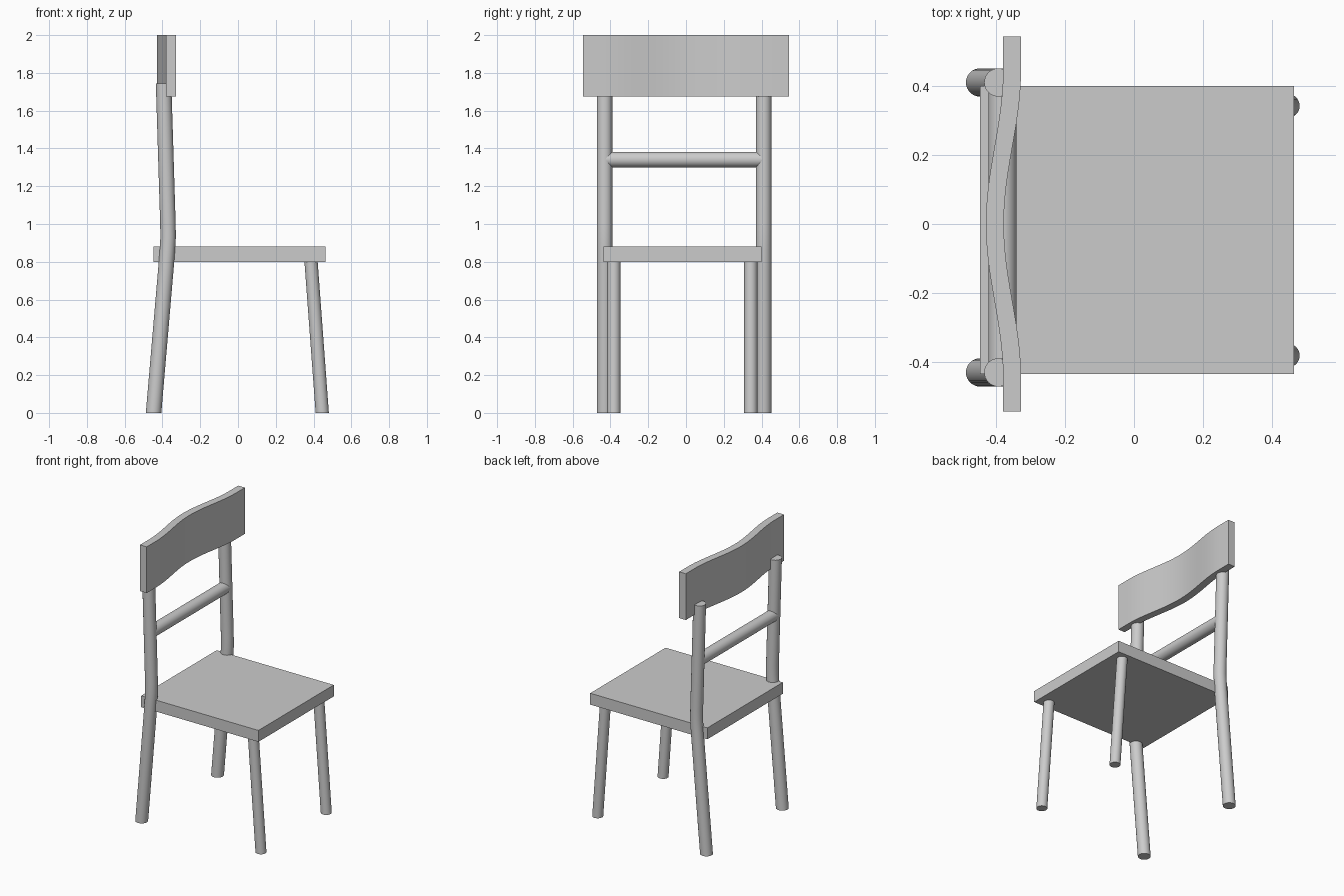
import bpy, bmesh, math
from mathutils import Vector

if "Cube" in bpy.data.objects:
    bpy.data.objects.remove(bpy.data.objects["Cube"])


def finish(name, bm, smooth=False):
    bmesh.ops.recalc_face_normals(bm, faces=bm.faces)
    me = bpy.data.meshes.new(name)
    bm.to_mesh(me)
    bm.free()
    ob = bpy.data.objects.new(name, me)
    bpy.context.collection.objects.link(ob)
    if smooth:
        bpy.ops.object.select_all(action='DESELECT')
        ob.select_set(True)
        bpy.context.view_layer.objects.active = ob
        bpy.ops.object.shade_smooth_by_angle(angle=math.radians(35))
    return ob


def loft(name, rings, smooth):
    """Skin a list of closed loops and cap both ends."""
    bm = bmesh.new()
    loops = [[bm.verts.new(p) for p in ring] for ring in rings]
    n = len(loops[0])
    for a, b in zip(loops, loops[1:]):
        for i in range(n):
            j = (i + 1) % n
            bm.faces.new((a[i], a[j], b[j], b[i]))
    bm.faces.new(loops[0])
    bm.faces.new(loops[-1])
    return finish(name, bm, smooth)


def rod(name, path, r, side, sides=32):
    """Round rod along a path; rings lie in the plane of x and 'side'."""
    angles = [2 * math.pi * i / sides for i in range(sides)]
    u, v = Vector((1, 0, 0)), Vector(side)
    return loft(name, [[Vector(p) + r * (math.cos(a) * u + math.sin(a) * v)
                        for a in angles] for p in path], True)


def box(name, lo, hi):
    (x0, y0, z0), (x1, y1, z1) = lo, hi
    corners = [(x0, y0), (x1, y0), (x1, y1), (x0, y1)]
    return loft(name, [[(x, y, z) for x, y in corners] for z in (z0, z1)], False)


# seat
box("seat", (-0.447, -0.436, 0.80), (0.464, 0.401, 0.88))

# back legs: splayed below, leaning slightly back above the seat
profile = [(-0.447, 0), (-0.382, 0.76), (-0.374, 0.86), (-0.370, 0.93),
           (-0.371, 1.0), (-0.394, 1.745)]
for label, y in (("right", -0.431), ("left", 0.411)):
    rod("back_leg_" + label, [(x, y, z) for x, z in profile], 0.041, (0, 1, 0))

# front legs
for label, y in (("right", -0.382), ("left", 0.343)):
    rod("front_leg_" + label, [(0.446, y, 0), (0.386, y, 0.81)], 0.035, (0, 1, 0))

# cross rail between the back posts
rod("back_rail", [(-0.382, -0.431, 1.341), (-0.382, 0.411, 1.341)], 0.041, (0, 0, 1))

# backrest: board bowed backwards in the middle, flat at the ends
HALF, BOW, N = 0.545, 0.45, 40
sections = []
for i in range(N + 1):
    y = -HALF + 2 * HALF * i / N
    t = min(abs(y) / BOW, 1)
    x = -0.380 - 0.025 * (1 + math.cos(math.pi * t))
    sections.append([(x, y, 1.675), (x + 0.052, y, 1.675),
                     (x + 0.052, y, 2.0), (x, y, 2.0)])
loft("backrest", sections, True)
